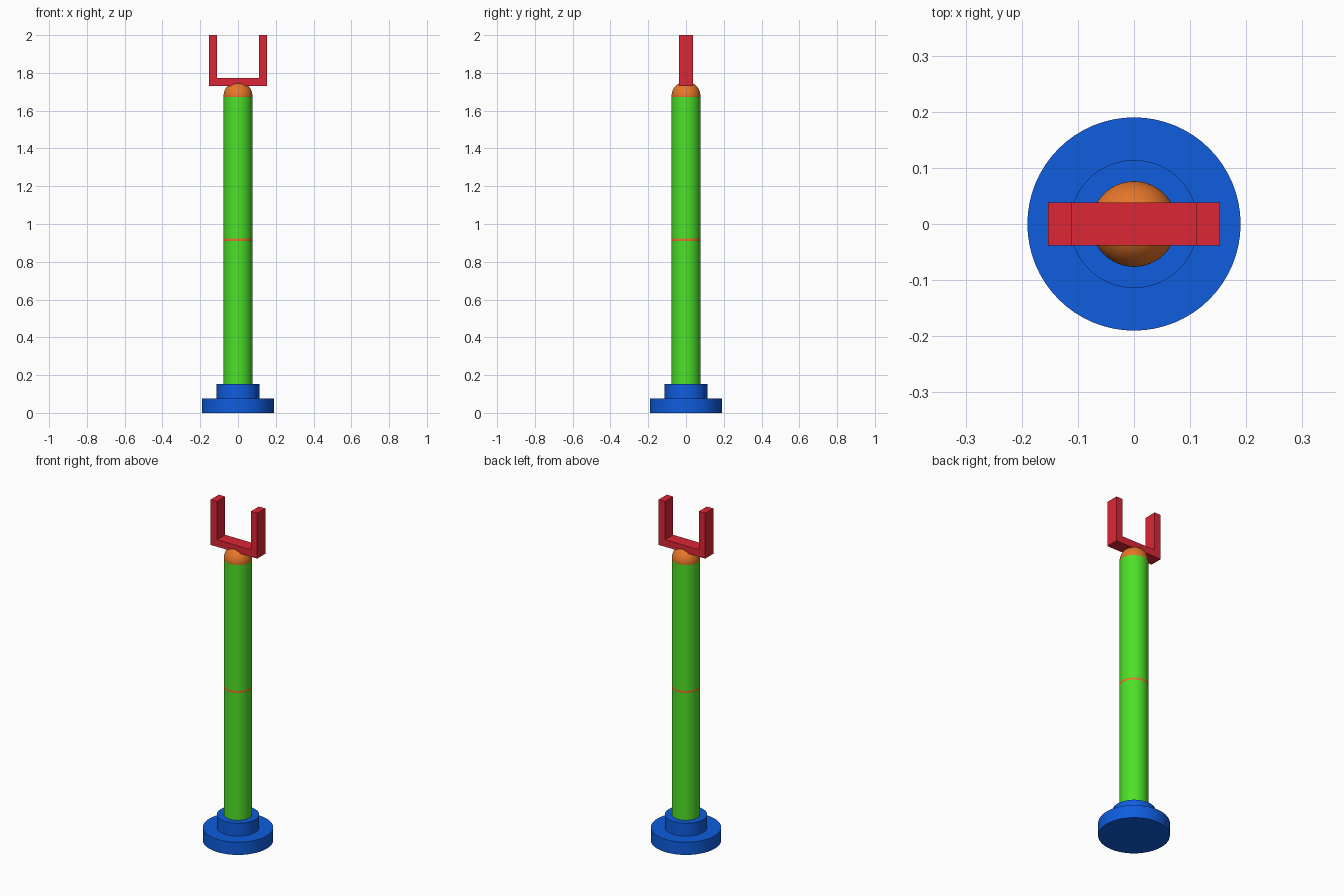
import bpy
import math

if "Cube" in bpy.data.objects:
    bpy.data.objects.remove(bpy.data.objects["Cube"], do_unlink=True)


def srgb(r, g, b):
    def lin(v):
        v /= 255
        return v / 12.92 if v < 0.04045 else ((v + 0.055) / 1.055) ** 2.4
    return (lin(r), lin(g), lin(b), 1)


def material(name, colour):
    mat = bpy.data.materials.new(name)
    mat.use_nodes = True
    mat.diffuse_color = colour
    mat.node_tree.nodes["Principled BSDF"].inputs["Base Color"].default_value = colour
    return mat


blue = material("blue", srgb(14, 93, 222))
green = material("green", srgb(77, 225, 40))
orange = material("orange", srgb(230, 118, 42))
red = material("red", srgb(220, 38, 52))


def finish(name, mat, smooth=True):
    obj = bpy.context.object
    obj.name = name
    obj.data.materials.append(mat)
    if smooth:
        bpy.ops.object.shade_smooth_by_angle(angle=math.radians(35))
    return obj


def cylinder(name, radius, low, high, mat):
    bpy.ops.mesh.primitive_cylinder_add(
        vertices=64, radius=radius, depth=high - low, location=(0, 0, (low + high) / 2))
    return finish(name, mat)


def ball(name, z, mat):
    bpy.ops.mesh.primitive_uv_sphere_add(
        segments=64, ring_count=32, radius=JOINT_R, location=(0, 0, z))
    return finish(name, mat)


def box(name, size, location, mat):
    bpy.ops.mesh.primitive_cube_add(size=1, location=location)
    bpy.context.object.scale = size
    bpy.ops.object.transform_apply(location=False, rotation=False, scale=True)
    return finish(name, mat, smooth=False)


ARM_R, JOINT_R = 0.076, 0.0763
ELBOW, WRIST = 0.917, 1.678

# Stepped round base
cylinder("base_disc", 0.19, 0, 0.076, blue)
cylinder("base_collar", 0.114, 0.076, 0.153, blue)

# Two arm segments with ball joints at their ends
cylinder("lower_arm", ARM_R, 0.153, ELBOW, green)
cylinder("upper_arm", ARM_R, ELBOW, WRIST, green)
ball("elbow_joint", ELBOW, orange)
ball("wrist_joint", WRIST, orange)

# U-shaped gripper
HALF, DEPTH, BAR = 0.153, 0.076, 0.042
LOW, TOP = 1.73, 2.0
box("gripper_bar", (2 * HALF, DEPTH, BAR), (0, 0, LOW + BAR / 2), red)
for side, sign in (("left", 1), ("right", -1)):
    box("gripper_finger_" + side, (BAR, DEPTH, TOP - LOW - BAR),
        (sign * (HALF - BAR / 2), 0, (TOP + LOW + BAR) / 2), red)
